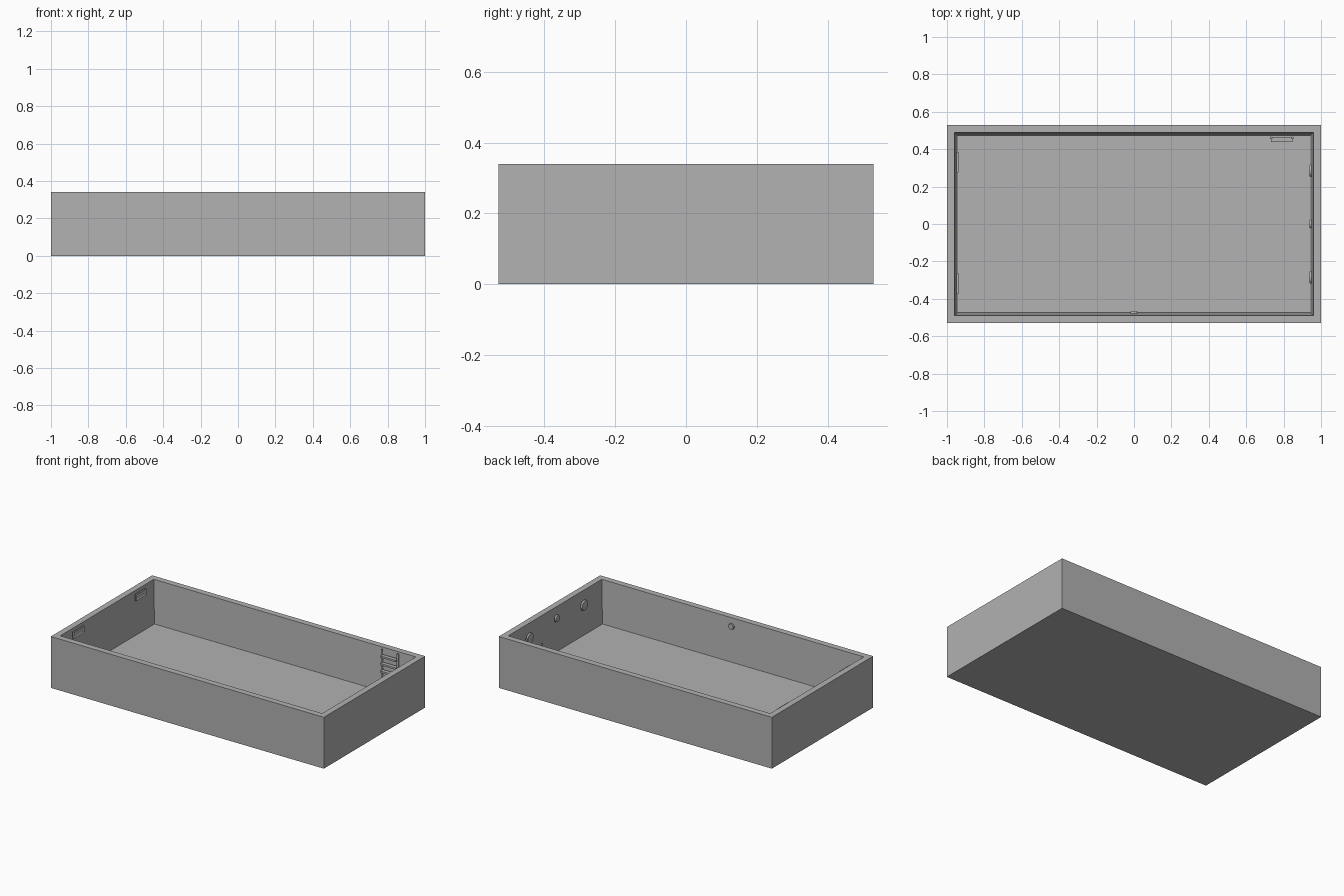
import bpy, bmesh, math
from mathutils import Matrix, Vector

cube = bpy.data.objects.get("Cube")
if cube:
    bpy.data.objects.remove(cube, do_unlink=True)

grey = bpy.data.materials.new("plain grey")
grey.use_nodes = True
grey.diffuse_color = (0.445, 0.445, 0.445, 1)
grey.node_tree.nodes["Principled BSDF"].inputs["Base Color"].default_value = grey.diffuse_color

HEIGHT, FLOOR = 0.34, 0.055
OUT_X, OUT_Y = 1.0, 0.53
IN_X, IN_Y = 0.943, 0.473


def finish(name, bm):
    bmesh.ops.recalc_face_normals(bm, faces=bm.faces)
    mesh = bpy.data.meshes.new(name)
    bm.to_mesh(mesh)
    bm.free()
    mesh.materials.append(grey)
    obj = bpy.data.objects.new(name, mesh)
    bpy.context.collection.objects.link(obj)
    return obj


def add_box(bm, centre, size):
    matrix = Matrix.Translation(centre) @ Matrix.Diagonal((*size, 1))
    return bmesh.ops.create_cube(bm, size=1, matrix=matrix)["verts"]


def facing(bm, direction):
    return max(bm.faces, key=lambda f: f.normal.dot(Vector(direction)))


# Pool shell: a block whose top is inset and sunk to the floor
bm = bmesh.new()
add_box(bm, (0, 0, HEIGHT / 2), (2 * OUT_X, 2 * OUT_Y, HEIGHT))
bm.normal_update()
top = facing(bm, (0, 0, 1))
bmesh.ops.inset_individual(bm, faces=[top], thickness=OUT_X - IN_X)
basin = bmesh.ops.extrude_discrete_faces(bm, faces=[top])["faces"][0]
for v in basin.verts:
    v.co = (math.copysign(IN_X, v.co.x), math.copysign(IN_Y, v.co.y), FLOOR)
finish("pool_shell", bm)

# Skimmer frames with a sunken mouth on the -x wall
for name, y in (("front", -0.32), ("back", 0.33)):
    bm = bmesh.new()
    add_box(bm, (-IN_X, y, 0.304), (0.01, 0.11, 0.042))
    bm.normal_update()
    mouth = facing(bm, (1, 0, 0))
    bmesh.ops.inset_individual(bm, faces=[mouth], thickness=0.01)
    bmesh.ops.translate(bm, verts=mouth.verts, vec=(-0.004, 0, 0))
    finish("skimmer_" + name, bm)


# Round wall fittings, each a thin bevelled disc
def wall_disc(name, location, radius, axis):
    bm = bmesh.new()
    turn = Vector(axis).to_track_quat("Z", "Y").to_matrix().to_4x4()
    bmesh.ops.create_cone(bm, cap_ends=True, segments=32, radius1=radius,
                          radius2=radius * 0.9, depth=0.01,
                          matrix=Matrix.Translation(location) @ turn)
    finish(name, bm)


for name, y in (("front", -0.285), ("back", 0.285)):
    wall_disc("pool_light_" + name, (IN_X, y, 0.25), 0.034, (-1, 0, 0))
wall_disc("side_inlet", (IN_X, 0, 0.272), 0.024, (-1, 0, 0))
wall_disc("front_inlet", (0, -IN_Y, 0.29), 0.02, (0, 1, 0))

# Ladder near the back wall: two posts and evenly spaced treads
LADDER_X, HALF = 0.79, 0.057
for name, side in (("right", -1), ("left", 1)):
    bm = bmesh.new()
    bmesh.ops.create_cone(bm, cap_ends=True, segments=16, radius1=0.007,
                          radius2=0.007, depth=HEIGHT - FLOOR,
                          matrix=Matrix.Translation((LADDER_X + side * HALF, 0.46,
                                                     (HEIGHT + FLOOR) / 2)))
    post = finish("ladder_post_" + name, bm)
    for face in post.data.polygons:
        face.use_smooth = abs(face.normal.z) < 0.5
bm = bmesh.new()
for i in range(5):
    add_box(bm, (LADDER_X, 0.452, 0.1 + 0.05 * i), (2 * HALF, 0.026, 0.012))
finish("ladder_treads", bm)
